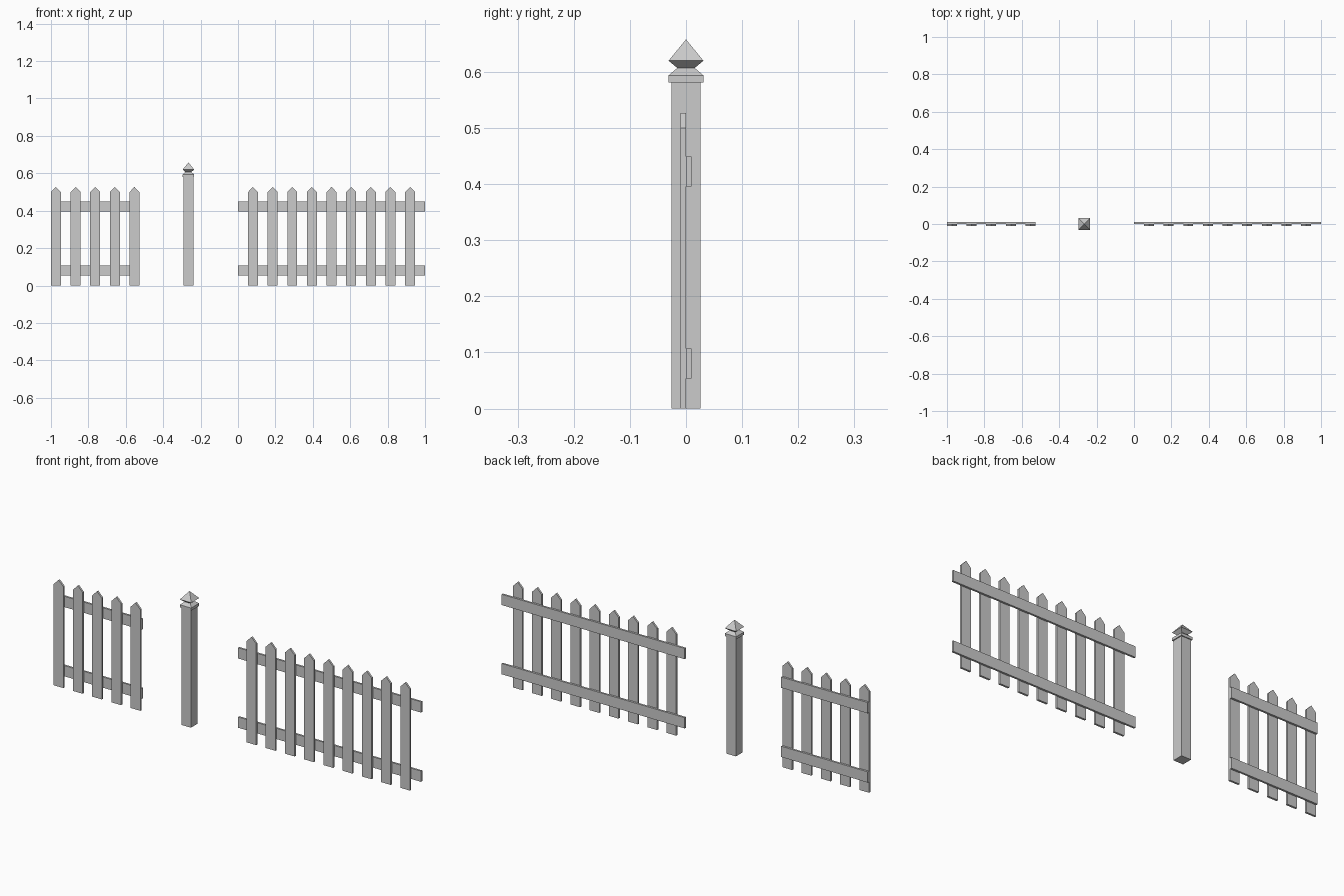
import bpy, bmesh

if "Cube" in bpy.data.objects:
    bpy.data.objects.remove(bpy.data.objects["Cube"])

PICKET_W, GAP, THICK = 0.053, 0.105, 0.0098


def make_object(name, bm):
    bmesh.ops.recalc_face_normals(bm, faces=bm.faces[:])
    mesh = bpy.data.meshes.new(name)
    bm.to_mesh(mesh)
    bm.free()
    obj = bpy.data.objects.new(name, mesh)
    bpy.context.collection.objects.link(obj)
    return obj


def board(name, outline, y0, y1):
    """Extrude an (x, z) outline from y0 to y1."""
    bm = bmesh.new()
    face = bm.faces.new([bm.verts.new((x, y0, z)) for x, z in outline])
    ext = bmesh.ops.extrude_face_region(bm, geom=[face])
    verts = [v for v in ext["geom"] if isinstance(v, bmesh.types.BMVert)]
    bmesh.ops.translate(bm, verts=verts, vec=(0, y1 - y0, 0))
    return make_object(name, bm)


def square_loft(name, x, sections, apex):
    """Stack square sections (half width, z) and close them with a point."""
    bm = bmesh.new()
    rings = [[bm.verts.new((x + sx * h, sy * h, z))
              for sx, sy in ((-1, -1), (1, -1), (1, 1), (-1, 1))]
             for h, z in sections]
    bm.faces.new(rings[0])
    for a, b in zip(rings, rings[1:]):
        for i in range(4):
            j = (i + 1) % 4
            bm.faces.new((a[i], a[j], b[j], b[i]))
    tip = bm.verts.new((x, 0, apex))
    for i in range(4):
        bm.faces.new((rings[-1][i], rings[-1][(i + 1) % 4], tip))
    return make_object(name, bm)


def fence_panel(name, first_x, count, rail_x0, rail_x1):
    # pointed pickets in front
    w = PICKET_W / 2
    for i in range(count):
        x = first_x + i * GAP
        board(f"{name}_picket_{i + 1}",
              [(x - w, 0), (x + w, 0), (x + w, 0.5), (x, 0.527), (x - w, 0.5)],
              -THICK, 0)
    # two horizontal rails behind
    for label, z0, z1 in (("lower", 0.054, 0.107), ("upper", 0.396, 0.449)):
        board(f"{name}_{label}_rail",
              [(rail_x0, z0), (rail_x1, z0), (rail_x1, z1), (rail_x0, z1)],
              0, THICK)


# short panel on the left, long panel on the right
fence_panel("short_panel", -0.9735, 5, -1.0, -0.527)
fence_panel("long_panel", 0.08, 9, 0.0, 1.0)

# post with stepped collar, pinched neck and pyramid finial
square_loft("post", -0.265,
            [(0.0262, 0), (0.0262, 0.581), (0.031, 0.581), (0.031, 0.594),
             (0.0155, 0.607), (0.031, 0.62)], 0.658)
